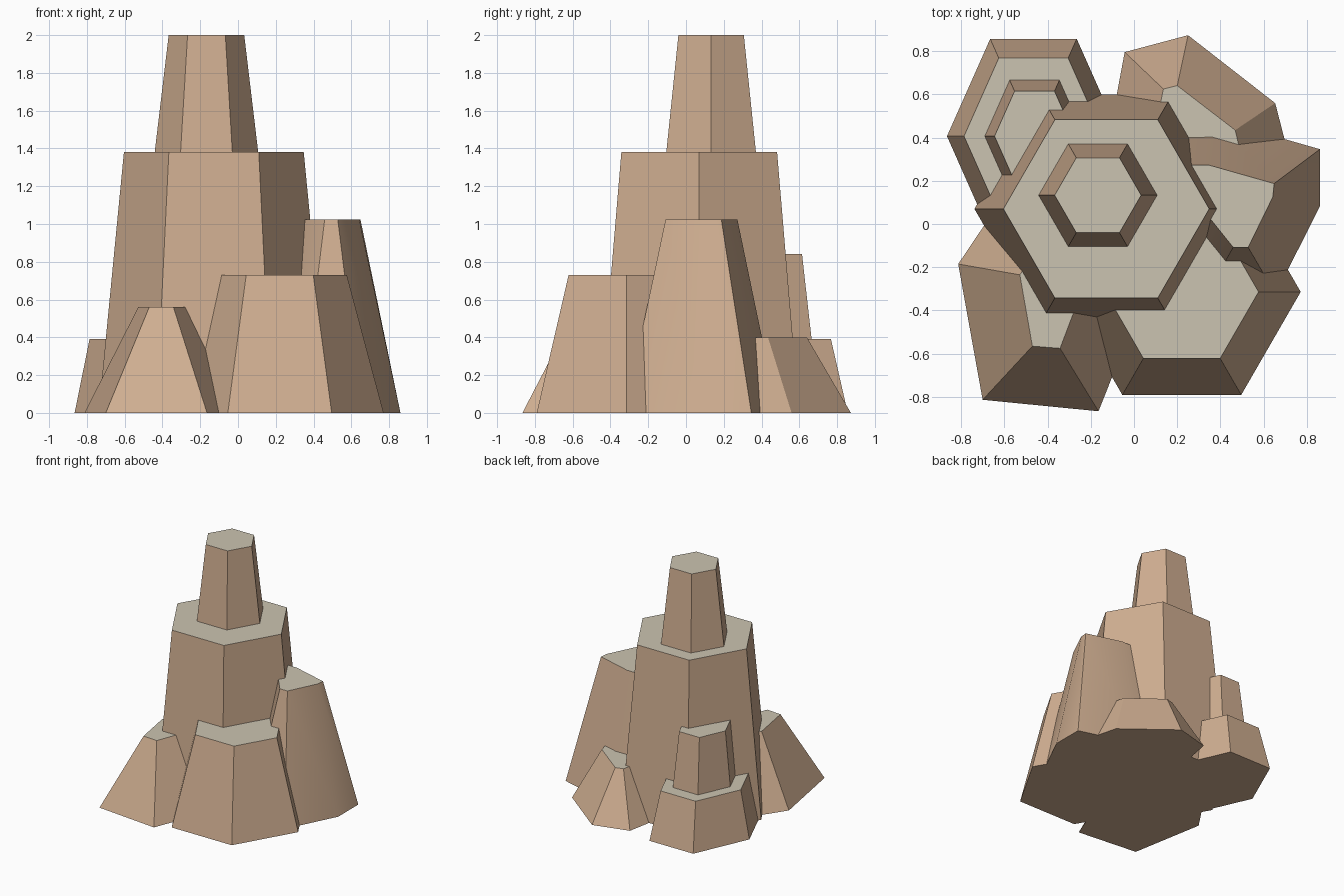
import bpy, bmesh, math

if "Cube" in bpy.data.objects:
    bpy.data.objects.remove(bpy.data.objects["Cube"])


def material(name, rgb):
    m = bpy.data.materials.new(name)
    m.diffuse_color = (*rgb, 1)
    m.use_nodes = True
    m.node_tree.nodes["Principled BSDF"].inputs["Base Color"].default_value = m.diffuse_color
    return m


SIDE = material("sandstone", (0.62, 0.42, 0.28))
CAP = material("pale_cap", (0.60, 0.55, 0.44))


def loft(name, base, top, z0, z1, smooth=False):
    """Closed solid between two outlines with equal point counts."""
    bm = bmesh.new()
    lo = [bm.verts.new((x, y, z0)) for x, y in base]
    hi = [bm.verts.new((x, y, z1)) for x, y in top]
    n = len(lo)
    for i in range(n):
        j = (i + 1) % n
        bm.faces.new((lo[i], lo[j], hi[j], hi[i]))
    bm.faces.new(lo[::-1])
    cap = bm.faces.new(hi)
    bmesh.ops.recalc_face_normals(bm, faces=bm.faces)
    cap.material_index = 1
    me = bpy.data.meshes.new(name)
    bm.to_mesh(me)
    bm.free()
    me.materials.append(SIDE)
    me.materials.append(CAP)
    ob = bpy.data.objects.new(name, me)
    bpy.context.collection.objects.link(ob)
    if smooth:
        bpy.ops.object.select_all(action='DESELECT')
        ob.select_set(True)
        bpy.context.view_layer.objects.active = ob
        bpy.ops.object.shade_smooth_by_angle(angle=math.radians(25))
    return ob


def hexagon(cx, cy, r, sy):
    return [(cx + r * math.cos(i * math.pi / 3),
             cy + r * sy * math.sin(i * math.pi / 3)) for i in range(6)]


def hex_column(name, cx, cy, r0, r1, z0, z1, sy=1.0):
    return loft(name, hexagon(cx, cy, r0, sy), hexagon(cx, cy, r1, sy), z0, z1)


# Tapered hexagonal columns
hex_column("main_column", -0.128, 0.07, 0.61, 0.476, 0, 1.38)
hex_column("summit_column", -0.167, 0.133, 0.274, 0.2, 1.38, 2.0)
hex_column("front_right_column", 0.221, -0.314, 0.55, 0.355, 0, 0.73)
hex_column("back_left_ledge", -0.465, 0.406, 0.4, 0.321, 0, 0.39, 1.3)
hex_column("back_left_column", -0.46, 0.406, 0.23, 0.185, 0.39, 0.84, 1.3)

# Irregular rock on the right
loft("right_rock",
     [(.86, .346), (.86, .083), (.655, -.325), (.334, -.325),
      (.1, 0), (.1, .48), (.371, .485)],
     [(.648, .187), (.642, .125), (.528, -.108), (.459, -.108),
      (.26, .14), (.1, .272), (.348, .272)],
     0, 1.025, True)

# Irregular rock at the back
loft("back_rock",
     [(-.043, .795), (.25, .873), (.653, .559), (.72, .3),
      (.3, .1), (-.13, .33)],
     [(.136, .624), (.2, .64), (.468, .434), (.5, .3),
      (.3, .2), (.1, .45)],
     0, 0.40, True)

# Irregular rock at the front left
loft("front_left_rock",
     [(-.813, -.185), (-.70, -.813), (-.164, -.866), (.1, -.2),
      (-.1, .1), (-.5, .28)],
     [(-.528, -.235), (-.47, -.565), (-.342, -.575), (-.2, -.2),
      (-.25, -.02), (-.38, -.02)],
     0, 0.56, True)
